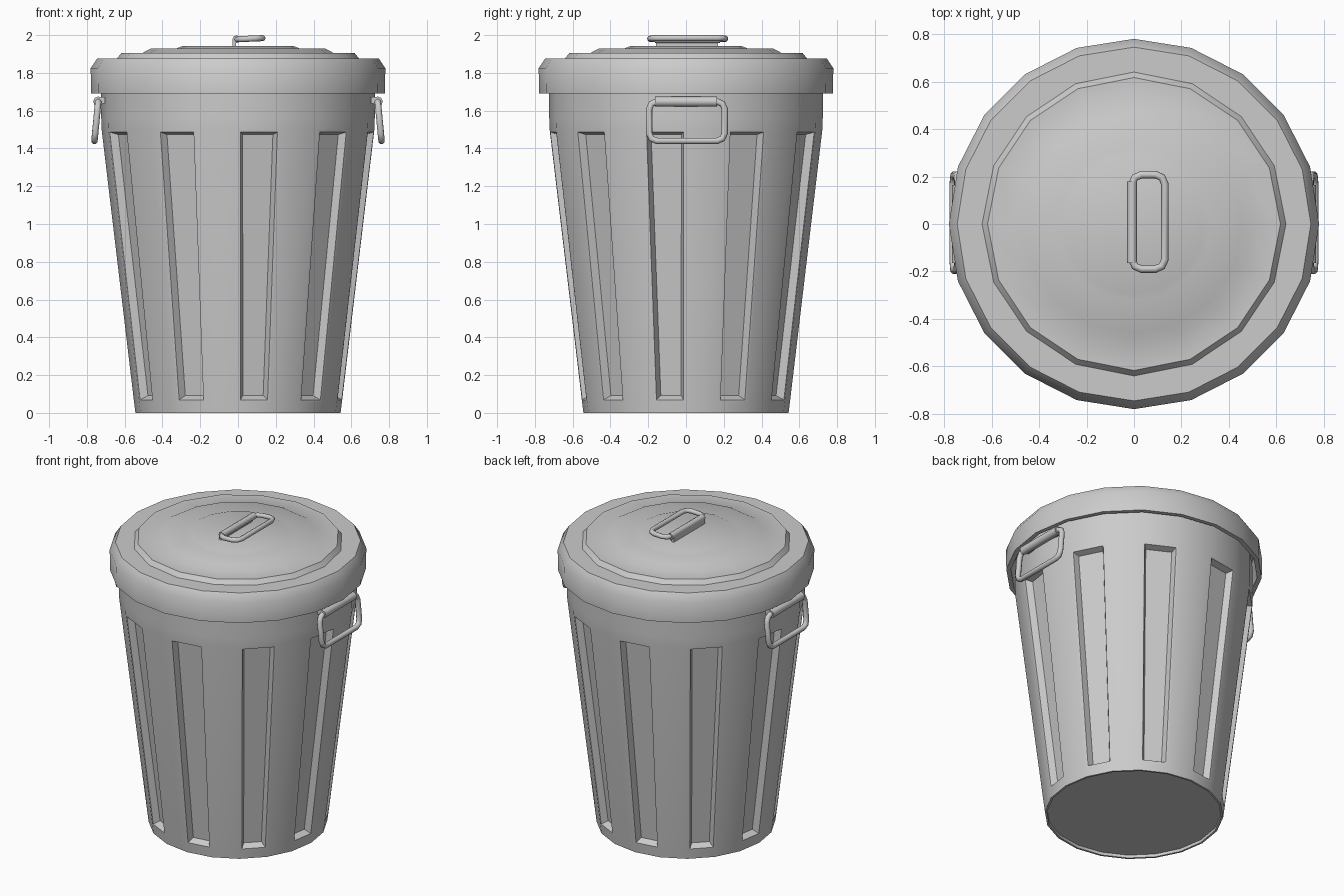
import bpy, bmesh, math
from mathutils import Vector

if "Cube" in bpy.data.objects:
    bpy.data.objects.remove(bpy.data.objects["Cube"])


def finish(name, bm, angle=33):
    bmesh.ops.recalc_face_normals(bm, faces=bm.faces)
    me = bpy.data.meshes.new(name)
    bm.to_mesh(me)
    bm.free()
    ob = bpy.data.objects.new(name, me)
    bpy.context.collection.objects.link(ob)
    smooth(ob, angle)
    return ob


def smooth(ob, angle):
    bpy.ops.object.select_all(action='DESELECT')
    ob.select_set(True)
    bpy.context.view_layer.objects.active = ob
    bpy.ops.object.shade_smooth_by_angle(angle=math.radians(angle))


def lathe(profile, sides):
    """Revolve (radius, z) points; returns the bmesh and the face rows."""
    bm = bmesh.new()
    rings = []
    for r, z in profile:
        if r == 0:
            rings.append([bm.verts.new((0, 0, z))] * sides)
        else:
            rings.append([bm.verts.new((r * math.cos(k * math.tau / sides),
                                        r * math.sin(k * math.tau / sides), z))
                          for k in range(sides)])
    rows = []
    for a, b in zip(rings, rings[1:]):
        row = []
        for k in range(sides):
            n = (k + 1) % sides
            quad = list(dict.fromkeys((a[k], a[n], b[n], b[k])))
            row.append(bm.faces.new(quad))
        rows.append(row)
    return bm, rows


def tube(name, points, radius, cyclic):
    cu = bpy.data.curves.new(name, 'CURVE')
    cu.dimensions = '3D'
    cu.bevel_depth = radius
    cu.bevel_resolution = 2
    cu.use_fill_caps = True
    sp = cu.splines.new('POLY')
    sp.points.add(len(points) - 1)
    for p, co in zip(sp.points, points):
        p.co = (*co, 1)
    sp.use_cyclic_u = cyclic
    ob = bpy.data.objects.new(name, cu)
    bpy.context.collection.objects.link(ob)
    bpy.ops.object.select_all(action='DESELECT')
    ob.select_set(True)
    bpy.context.view_layer.objects.active = ob
    bpy.ops.object.convert(target='MESH')
    smooth(bpy.context.object, 50)


def box(name, centre, size):
    bm = bmesh.new()
    bmesh.ops.create_cube(bm, size=1)
    bmesh.ops.scale(bm, vec=size, verts=bm.verts)
    bmesh.ops.translate(bm, vec=centre, verts=bm.verts)
    finish(name, bm)


def handle(name, hinge, far, y0, y1, r_wire, r_sleeve, sleeve_y):
    """Rounded wire loop from a hinge line to a far line, with a sleeve."""
    a, b = Vector(hinge), Vector(far)
    corners = [(y0, 0, 1, 1), (y1, 0, -1, 1), (y1, 1, -1, -1), (y0, 1, 1, -1)]
    c, length = 0.04, (b - a).length
    pts = []
    for i, (y, t, sy, st) in enumerate(corners):
        trio = [(0, c), (0.3 * c, 0.3 * c), (c, 0)]
        for dy, dt in (trio if i % 2 == 0 else trio[::-1]):
            p = a.lerp(b, t + st * dt / length)
            pts.append((p.x, y + sy * dy, p.z))
    tube(name + "_wire", pts, r_wire, True)
    tube(name + "_sleeve", [(a.x, y, a.z) for y in sleeve_y], r_sleeve, False)


# Tapered body with ten recessed flutes and a raised floor
bm, rows = lathe([(0, 0.02), (0.53, 0.02), (0.53, 0), (0.543, 0), (0.55, 0.055),
                  (0.722, 1.5), (0.724, 1.56), (0.724, 1.75)], 20)
flutes = rows[4][1::2]
bmesh.ops.recalc_face_normals(bm, faces=bm.faces)
if flutes[0].normal.dot(flutes[0].calc_center_median()) < 0:
    bmesh.ops.reverse_faces(bm, faces=bm.faces)
bmesh.ops.inset_individual(bm, faces=flutes, thickness=0.02)
bmesh.ops.inset_individual(bm, faces=flutes, thickness=0.025, depth=-0.04)
finish("can_body", bm)

# Lid rim, open underneath
bm, _ = lathe([(0.735, 1.84), (0.75, 1.69), (0.778, 1.69), (0.78, 1.825),
               (0.745, 1.877), (0.6, 1.877)], 20)
finish("lid_rim", bm, 40)

# Stepped lid centre
bm, _ = lathe([(0.64, 1.87), (0.64, 1.877), (0.617, 1.906), (0.505, 1.906),
               (0.46, 1.93), (0.325, 1.93), (0.295, 1.942), (0, 1.942)], 16)
finish("lid_top", bm)

# Lid handle and its mounting strip
handle("lid_handle", (-0.008, 0, 1.978), (0.13, 0, 1.984), -0.19, 0.208,
       0.016, 0.021, (-0.165, 0.18))
box("lid_handle_mount", (-0.02, 0.005, 1.956), (0.018, 0.33, 0.044))

# Side handles and mounting strips
for side, s in (("right", 1), ("left", -1)):
    handle(side + "_handle", (s * 0.74, 0, 1.648), (s * 0.76, 0, 1.44), -0.195, 0.205,
           0.018, 0.027, (-0.165, 0.165))
    box(side + "_handle_mount", (s * 0.718, 0, 1.655), (0.03, 0.32, 0.035))
